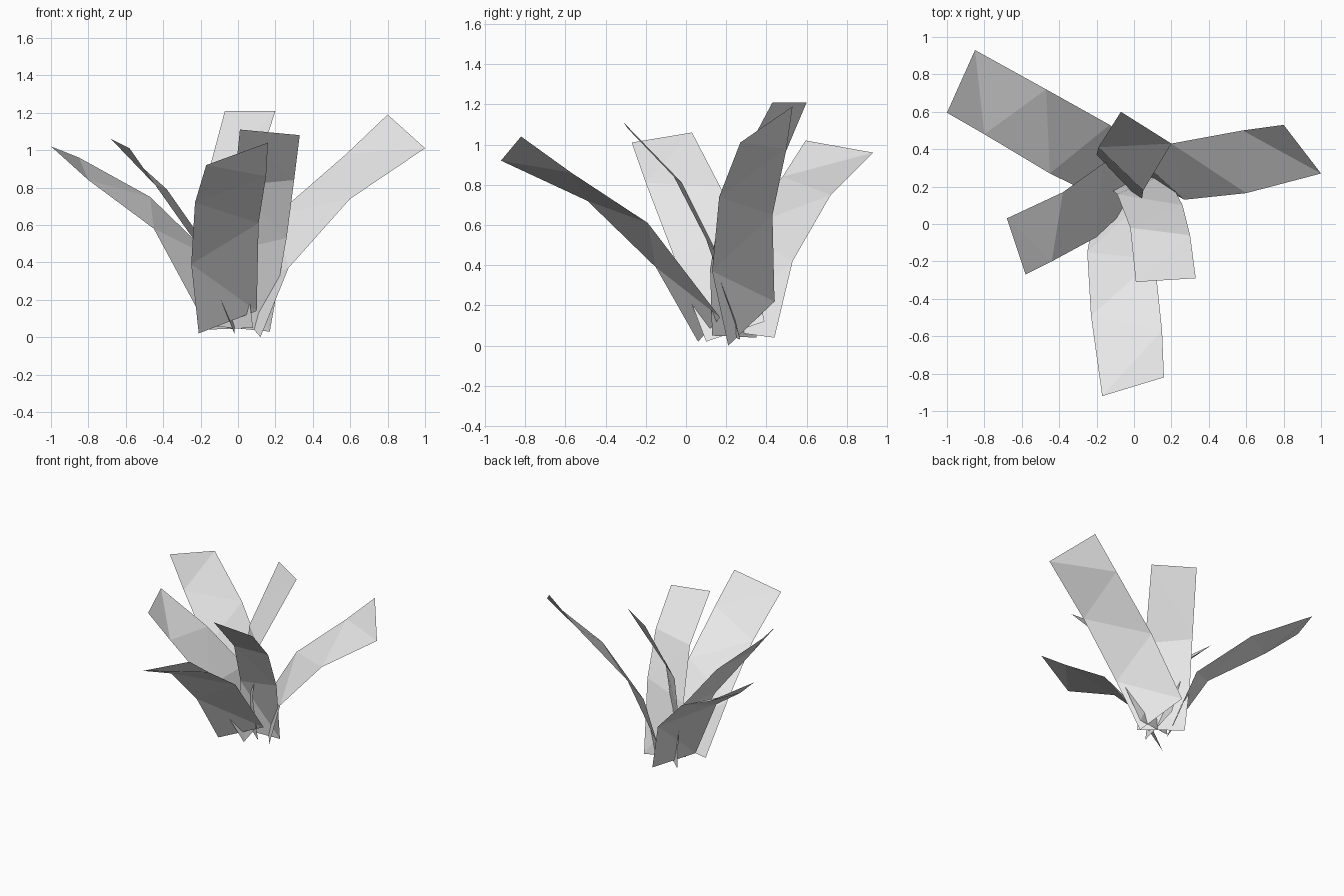
import bpy
import bmesh

# Remove the default object
default = bpy.data.objects.get("Cube")
if default:
    bpy.data.objects.remove(default, do_unlink=True)

# Single matte colour shared by every blade
leaf_grey = bpy.data.materials.new("leaf_grey")
leaf_grey.use_nodes = True
colour = (.8, .8, .8, 1)
leaf_grey.diffuse_color = colour
shader = next(n for n in leaf_grey.node_tree.nodes if n.type == "BSDF_PRINCIPLED")
shader.inputs["Base Color"].default_value = colour


def make_leaf(name, left_edge, right_edge):
    """Loft a folded, low-poly blade between its two edges, root to tip."""
    bm = bmesh.new()
    left = [bm.verts.new(point) for point in left_edge]
    right = [bm.verts.new(point) for point in right_edge]
    for low in range(len(left) - 1):
        high = low + 1
        bm.faces.new((left[low], right[low], right[high]))
        bm.faces.new((left[low], right[high], left[high]))
    mesh = bpy.data.meshes.new(name)
    bm.to_mesh(mesh)
    bm.free()
    mesh.materials.append(leaf_grey)
    leaf = bpy.data.objects.new(name, mesh)
    bpy.context.scene.collection.objects.link(leaf)
    return leaf


# Long blade arching towards the front
make_leaf(
    "front_leaf",
    left_edge=[(.1, .17, .14), (.11, -.19, .61), (.15, -.57, .86), (.16, -.82, 1.04)],
    right_edge=[(-.21, .06, .02), (-.25, -.15, .39), (-.23, -.49, .72), (-.17, -.92, .92)],
)

# Upright blade bending gently forward
make_leaf(
    "front_upright_leaf",
    left_edge=[(.17, .27, .03), (.26, .1, .53), (.3, -.06, .84), (.33, -.29, 1.08)],
    right_edge=[(-.14, .2, .06), (-.09, .16, .45), (-.02, -.02, .81), (.01, -.31, 1.11)],
)

# Blade leaning out to the left
make_leaf(
    "left_leaf",
    left_edge=[(-.07, .44, .22), (.2, .43, .65), (.58, .5, .98), (.8, .53, 1.19)],
    right_edge=[(.12, .21, 0), (.27, .13, .37), (.6, .165, .74), (1, .27, 1.01)],
)

# Blade leaning out to the right
make_leaf(
    "right_leaf",
    left_edge=[(-.02, .1, .02), (-.2, -.07, .47), (-.44, -.2, .81), (-.58, -.27, 1.01)],
    right_edge=[(-.02, .39, .12), (-.17, .32, .49), (-.38, .17, .79), (-.68, .03, 1.06)],
)

# Longest blade, reaching to the back right
make_leaf(
    "back_right_leaf",
    left_edge=[(-.18, .14, .08), (-.45, .27, .58), (-.8, .48, .84), (-1, .595, 1.02)],
    right_edge=[(-.02, .44, .04), (-.13, .53, .42), (-.47, .72, .75), (-.85, .93, .96)],
)

# Tall blade standing at the back
make_leaf(
    "back_upright_leaf",
    left_edge=[(-.17, .35, .04), (-.2, .37, .4), (-.19, .41, .76), (-.07, .6, 1.21)],
    right_edge=[(.08, .13, .05), (.04, .12, .38), (.05, .18, .74), (.2, .43, 1.21)],
)
